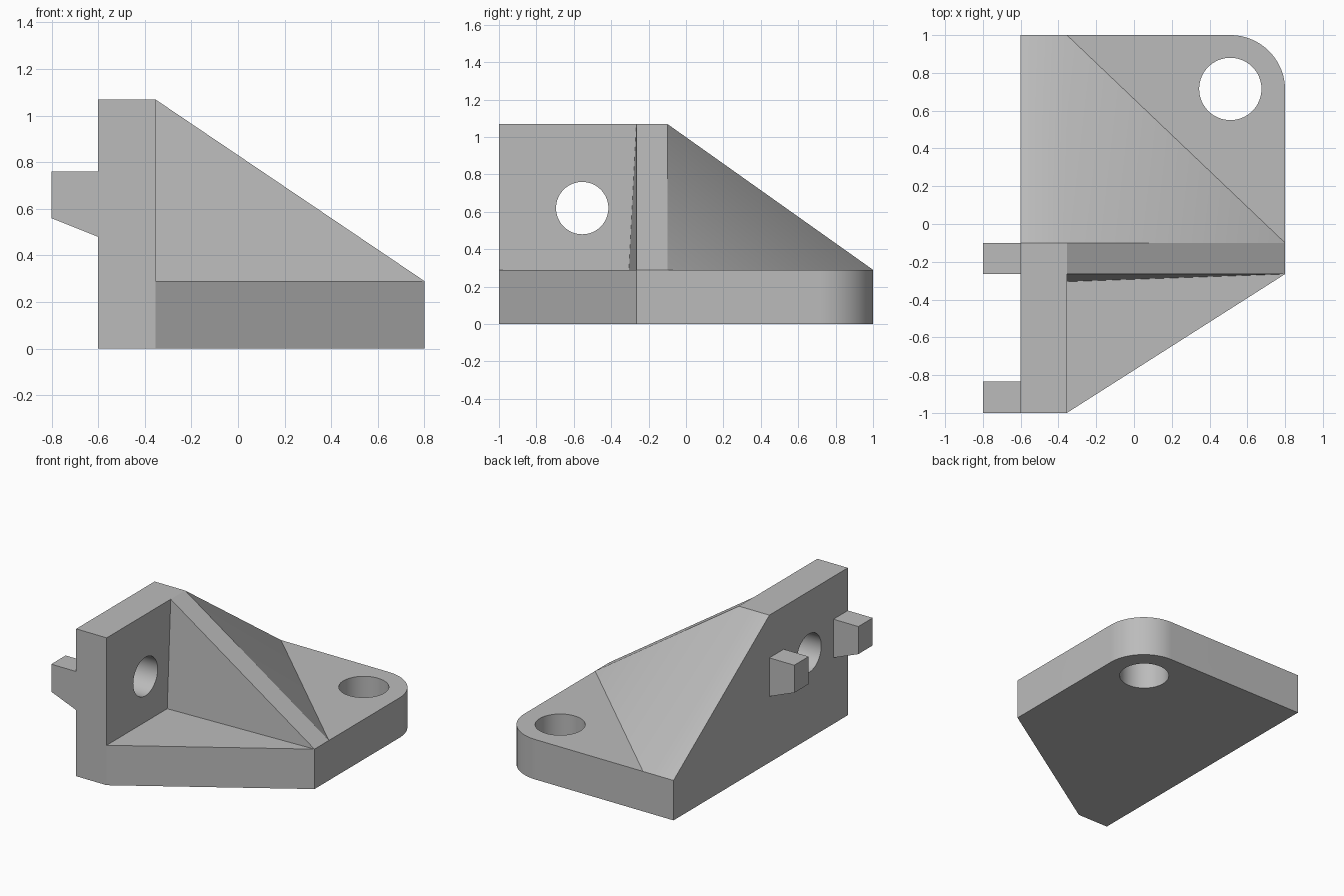
import bpy, bmesh, math

default = bpy.data.objects.get("Cube")
if default:
    bpy.data.objects.remove(default, do_unlink=True)

grey = bpy.data.materials.new("plain_grey")
grey.use_nodes = True
colour = (0.5, 0.5, 0.5, 1)
grey.diffuse_color = colour
grey.node_tree.nodes["Principled BSDF"].inputs["Base Color"].default_value = colour

X0, X1, X2 = -0.6, -0.355, 0.8      # wall back, wall face, outer edge
RIB0, RIB1 = -0.265, -0.1           # rib thickness in y
FLOOR, TOP = 0.29, 1.07


def finish(name, bm):
    bmesh.ops.recalc_face_normals(bm, faces=bm.faces)
    mesh = bpy.data.meshes.new(name)
    bm.to_mesh(mesh)
    bm.free()
    mesh.materials.append(grey)
    ob = bpy.data.objects.new(name, mesh)
    bpy.context.collection.objects.link(ob)
    return ob


def extrude(name, points, offset):
    """Solid made by sweeping a flat outline along an offset."""
    bm = bmesh.new()
    face = bm.faces.new([bm.verts.new(p) for p in points])
    swept = bmesh.ops.extrude_face_region(bm, geom=[face])["geom"]
    bmesh.ops.translate(bm, vec=offset,
                        verts=[v for v in swept if isinstance(v, bmesh.types.BMVert)])
    return finish(name, bm)


def hull(name, points):
    bm = bmesh.new()
    bmesh.ops.convex_hull(bm, input=[bm.verts.new(p) for p in points])
    bmesh.ops.dissolve_limit(bm, angle_limit=0.01, verts=bm.verts, edges=bm.edges)
    return finish(name, bm)


def arc(cx, cy, r, start, end, n):
    return [(cx + r * math.cos(start + (end - start) * i / n),
             cy + r * math.sin(start + (end - start) * i / n)) for i in range(n + 1)]


def combine(target, other, operation):
    mod = target.modifiers.new(operation, 'BOOLEAN')
    mod.operation, mod.solver, mod.object = operation, 'EXACT', other
    bpy.context.view_layer.objects.active = target
    bpy.ops.object.modifier_apply(modifier=mod.name)
    bpy.data.objects.remove(other, do_unlink=True)


# Base plate with one rounded corner
outline = [(X0, -1), (X1, -1), (X2, RIB0)]
outline += arc(0.51, 0.71, 0.29, 0, math.pi / 2, 24) + [(X0, 1)]
bracket = extrude("bracket_body", [(x, y, 0) for x, y in outline], (0, 0, FLOOR))

# Upright wall
wall = extrude("wall", [(X0, -1, 0), (X1, -1, 0), (X1, -0.2, 0), (X0, -0.2, 0)], (0, 0, TOP))

# Sloping gusset and rib behind the wall
gusset = hull("gusset",
              [(x, y, TOP) for x in (X0, X1) for y in (RIB0, RIB1)]
              + [(x, y, FLOOR) for x in (X0, X1) for y in (-0.305, 1)]
              + [(X2, y, FLOOR) for y in (RIB0, RIB1)]
              + [(X0, y, 0.1) for y in (-0.305, 1)])
combine(bracket, wall, 'UNION')
combine(bracket, gusset, 'UNION')

# Locating tabs on the back of the wall
for name, y in (("front_tab", -1), ("rear_tab", RIB0)):
    profile = [(X0, 0.48), (X0, 0.76), (-0.8, 0.76), (-0.8, 0.56)]
    tab = extrude(name, [(x, y, z) for x, z in profile], (0, 0.165, 0))
    combine(bracket, tab, 'UNION')

# Bolt holes through the plate and the wall
plate_hole = [(x, y, -0.1) for x, y in arc(0.51, 0.715, 0.165, 0, math.tau, 64)[:-1]]
combine(bracket, extrude("plate_hole", plate_hole, (0, 0, 0.6)), 'DIFFERENCE')
wall_hole = [(-0.75, y, z) for y, z in arc(-0.555, 0.62, 0.14, 0, math.tau, 64)[:-1]]
combine(bracket, extrude("wall_hole", wall_hole, (0.6, 0, 0)), 'DIFFERENCE')

# One material slot, flat regions merged, smooth holes and corner
bm = bmesh.new()
bm.from_mesh(bracket.data)
bmesh.ops.remove_doubles(bm, verts=bm.verts, dist=0.0005)
bmesh.ops.dissolve_limit(bm, angle_limit=0.005, verts=bm.verts, edges=bm.edges)
for face in bm.faces:
    face.material_index = 0
bm.to_mesh(bracket.data)
bm.free()
bracket.data.materials.clear()
bracket.data.materials.append(grey)

bpy.ops.object.select_all(action='DESELECT')
bracket.select_set(True)
bpy.context.view_layer.objects.active = bracket
bpy.ops.object.shade_smooth_by_angle(angle=math.radians(30))
